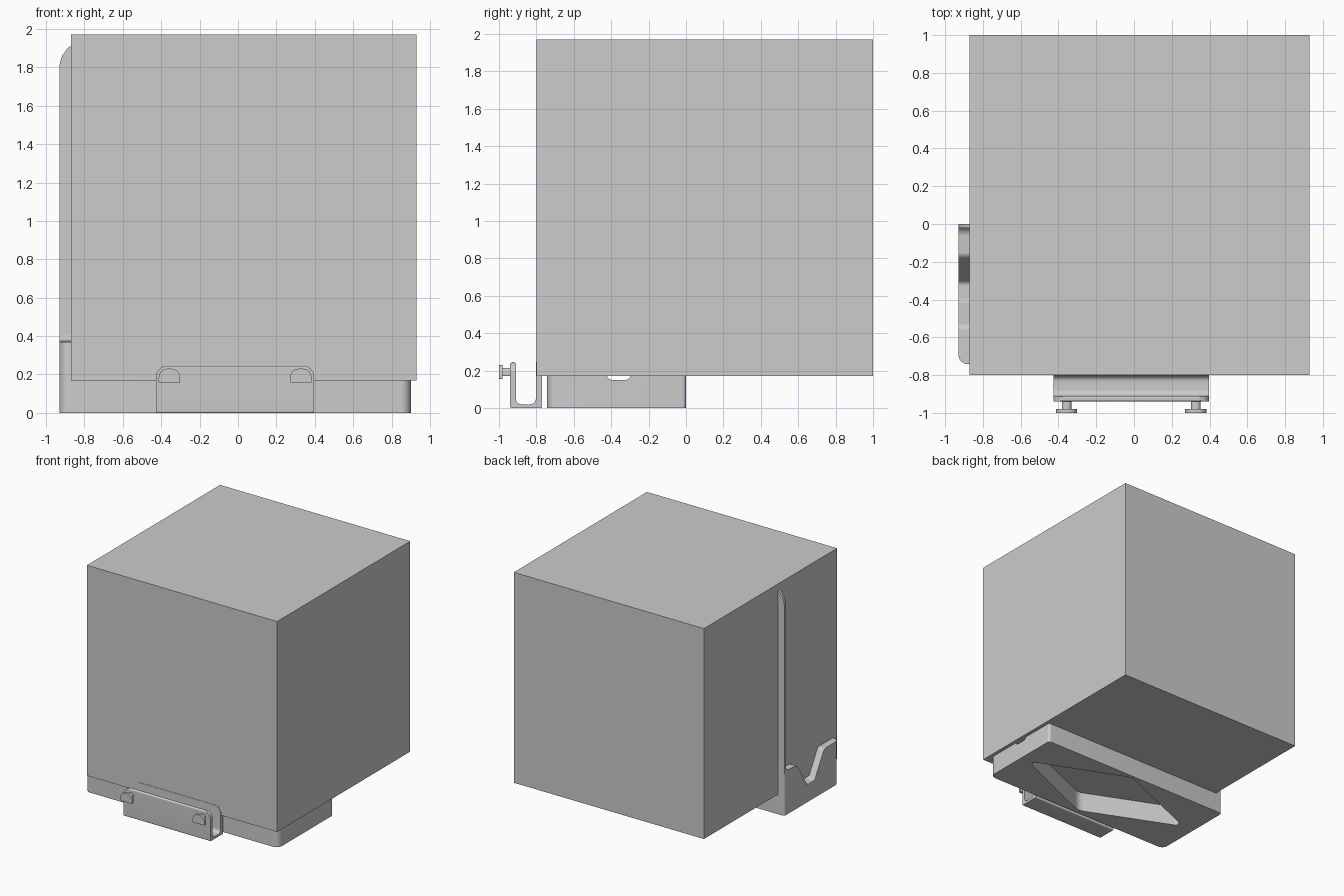
import bpy, bmesh, math
from mathutils import Vector

if "Cube" in bpy.data.objects:
    bpy.data.objects.remove(bpy.data.objects["Cube"])

grey = bpy.data.materials.new("light_grey")
grey.diffuse_color = (0.604, 0.604, 0.604, 1)
grey.use_nodes = True
grey.node_tree.nodes["Principled BSDF"].inputs["Base Color"].default_value = grey.diffuse_color


def rounded(points, radii, steps=6):
    """Closed 2D outline with rounded corners."""
    out = []
    n = len(points)
    for i, r in enumerate(radii):
        p = Vector(points[i])
        if r <= 0:
            out.append(p)
            continue
        a = (Vector(points[i - 1]) - p).normalized()
        b = (Vector(points[(i + 1) % n]) - p).normalized()
        half = a.angle(b) / 2
        centre = p + (a + b).normalized() * (r / math.sin(half))
        start = p + a * (r / math.tan(half)) - centre
        end = p + b * (r / math.tan(half)) - centre
        for k in range(steps + 1):
            out.append(centre + start.lerp(end, k / steps).normalized() * r)
    return out


def prism(name, outline, axis, lo, hi):
    """Extrude an outline along x (y,z), y (x,z) or z (x,y)."""
    place = {"x": lambda p, d: (d, p[0], p[1]),
             "y": lambda p, d: (p[0], d, p[1]),
             "z": lambda p, d: (p[0], p[1], d)}[axis]
    bm = bmesh.new()
    a = [bm.verts.new(place(p, lo)) for p in outline]
    b = [bm.verts.new(place(p, hi)) for p in outline]
    bm.faces.new(a)
    bm.faces.new(b)
    n = len(a)
    for i in range(n):
        j = (i + 1) % n
        bm.faces.new((a[i], a[j], b[j], b[i]))
    bmesh.ops.recalc_face_normals(bm, faces=bm.faces)
    me = bpy.data.meshes.new(name)
    bm.to_mesh(me)
    bm.free()
    ob = bpy.data.objects.new(name, me)
    bpy.context.collection.objects.link(ob)
    me.materials.append(grey)
    return ob


def rect(x0, x1, y0, y1):
    return [(x0, y0), (x1, y0), (x1, y1), (x0, y1)]


def cut(ob, cutter, op="DIFFERENCE"):
    m = ob.modifiers.new("cut", "BOOLEAN")
    m.operation = op
    m.object = cutter
    m.solver = "EXACT"
    cutter.hide_render = True
    cutter.hide_set(True)


def smooth(ob):
    bpy.ops.object.select_all(action="DESELECT")
    ob.select_set(True)
    bpy.context.view_layer.objects.active = ob
    bpy.ops.object.shade_smooth_by_angle(angle=math.radians(35))


# Large block
prism("main_block", rect(-0.87, 0.93, -0.80, 1.0), "z", 0.17, 1.97)

# Cradle under the block: rounded slab with a V trough and a diamond opening
cradle = prism("cradle", rounded(rect(-0.93, 0.90, -0.742, 0.0),
                                 [0.05, 0.05, 0.02, 0.02]), "z", 0, 0.46)
trough = rounded([(-0.015, 0.6), (-0.015, 0.38), (-0.17, 0.37), (-0.31, 0.15),
                  (-0.41, 0.15), (-0.54, 0.37), (-0.9, 0.37), (-0.9, 0.6)],
                 [0, 0.05, 0.04, 0.03, 0.03, 0.04, 0, 0])
cut(cradle, prism("trough_cutter", trough, "x", -1.2, 1.2))
diamond = rounded([(-0.82, -0.36), (0, -0.71), (0.82, -0.36), (0, -0.02)],
                  [0.03, 0.1, 0.03, 0.1])
cut(cradle, prism("diamond_cutter", diamond, "z", -0.2, 0.8))
smooth(cradle)

# Tall thin back plate
plate = prism("back_plate", rounded(rect(-0.93, 0.90, 0.36, 1.94),
                                    [0, 0, 0.14, 0.14]), "y", -0.022, 0.0)
smooth(plate)

# U-shaped front clip, corners of its lips trimmed by an outline
channel = rounded([(-0.94, 0), (-0.77, 0), (-0.77, 0.245), (-0.803, 0.245),
                   (-0.803, 0.02), (-0.91, 0.02), (-0.91, 0.245), (-0.94, 0.245)],
                  [0.008, 0.008, 0, 0, 0.03, 0.03, 0.01, 0.01])
clip = prism("front_clip", channel, "x", -0.427, 0.397)
face = rounded(rect(-0.428, 0.398, -0.1, 0.2455), [0, 0, 0.06, 0.06])
cut(clip, prism("clip_outline", face, "y", -1.1, -0.7), "INTERSECT")
smooth(clip)

# D-shaped studs on the clip
for side, x in (("left", -0.357), ("right", 0.327)):
    for part, w, z0, z1, y0, y1 in (("head", 0.056, 0.155, 0.23, -1.0, -0.98),
                                    ("stem", 0.025, 0.17, 0.215, -0.985, -0.935)):
        r = w * 0.8
        shape = rounded(rect(x - w, x + w, z0, z1), [0.006, 0.006, r, r])
        smooth(prism(f"{side}_stud_{part}", shape, "y", y0, y1))
